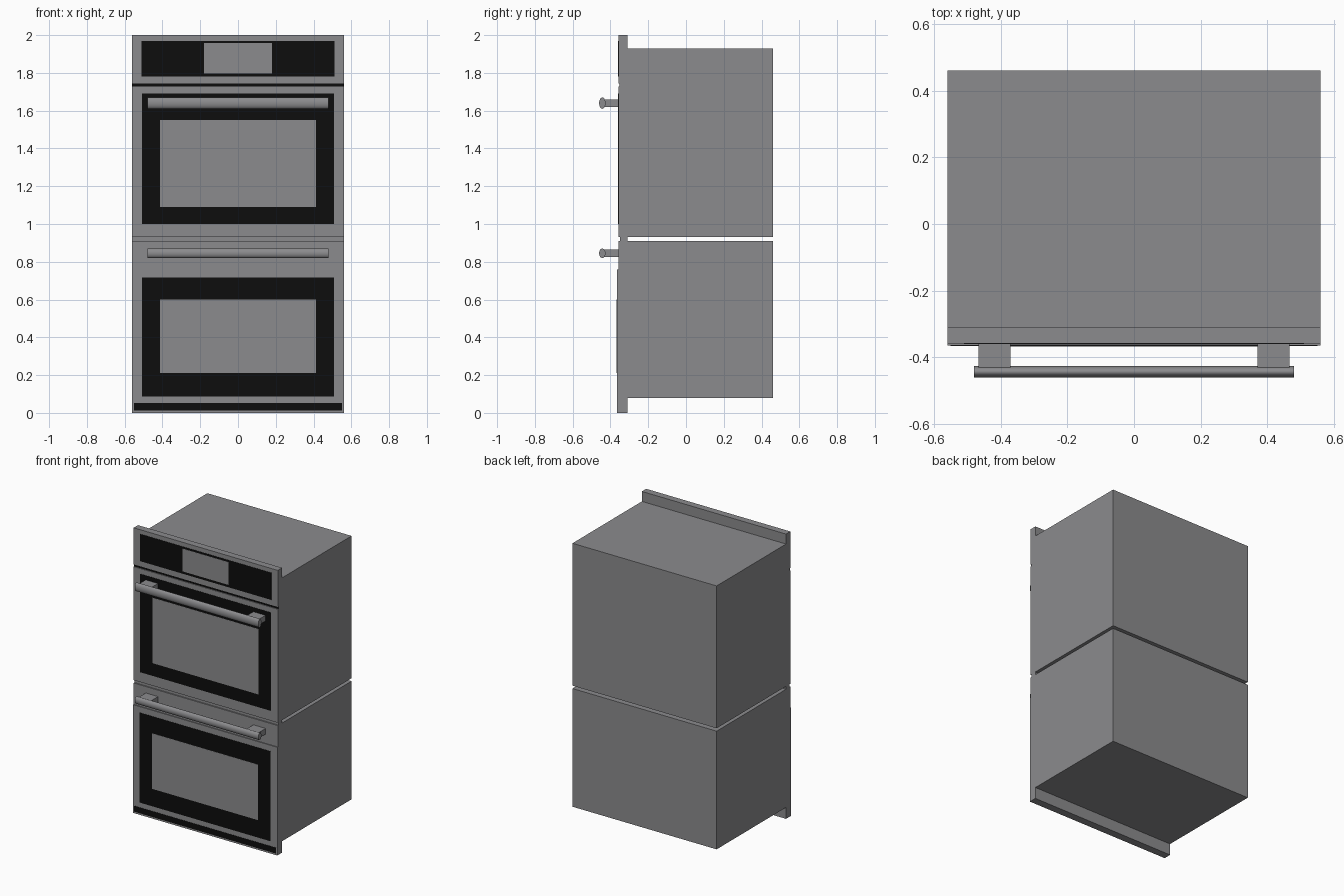
import bpy, bmesh, math
from mathutils import Matrix

if "Cube" in bpy.data.objects:
    bpy.data.objects.remove(bpy.data.objects["Cube"])


def material(name, rgb):
    m = bpy.data.materials.new(name)
    m.diffuse_color = (*rgb, 1)
    m.use_nodes = True
    m.node_tree.nodes["Principled BSDF"].inputs["Base Color"].default_value = m.diffuse_color
    return m


STEEL = material("steel grey", (0.26, 0.26, 0.27))
BLACK = material("black glass", (0.004, 0.004, 0.004))
W = 0.56  # half width of the appliance


def finish(bm, name, mat):
    bmesh.ops.recalc_face_normals(bm, faces=bm.faces)
    me = bpy.data.meshes.new(name)
    bm.to_mesh(me)
    bm.free()
    me.materials.append(mat)
    ob = bpy.data.objects.new(name, me)
    bpy.context.collection.objects.link(ob)
    return ob


def box(name, x, y, z, mat):
    bm = bmesh.new()
    bmesh.ops.create_cube(bm, size=1)
    for v in bm.verts:
        for i, (lo, hi) in enumerate((x, y, z)):
            v.co[i] = hi if v.co[i] > 0 else lo
    return finish(bm, name, mat)


def extrude_x(name, profile, mat):
    bm = bmesh.new()
    f = bm.faces.new([bm.verts.new((-W, y, z)) for y, z in profile])
    r = bmesh.ops.extrude_face_region(bm, geom=[f])
    for v in r["geom"]:
        if isinstance(v, bmesh.types.BMVert):
            v.co.x = W
    return finish(bm, name, mat)


def plate(name, half, y_back, z, mat, t=0.002):
    return box(name, (-half, half), (y_back - t, y_back), z, mat)


# Cabinet bodies behind the fascia
box("upper_body", (-W, W), (-0.31, 0.46), (0.93, 1.93), STEEL)
box("lower_body", (-W, W), (-0.31, 0.46), (0.08, 0.91), STEEL)

# Fascia: one side profile with the door grooves and the lower step
extrude_x("front_fascia", [
    (-0.31, 0), (-0.364, 0), (-0.364, 0.76), (-0.358, 0.76),
    (-0.358, 0.91), (-0.35, 0.91), (-0.35, 0.93), (-0.358, 0.93),
    (-0.358, 1.727), (-0.35, 1.727), (-0.35, 1.743), (-0.358, 1.743),
    (-0.358, 2), (-0.31, 2)], STEEL)

# Dark groove and bottom vent
plate("panel_groove", W, -0.35, (1.727, 1.743), BLACK)
plate("bottom_vent", 0.55, -0.364, (0.012, 0.052), BLACK)

# Black glass with grey panes: control panel, upper door, lower door
for part, y, z, half, pane_z, pane_half in (
        ("control_panel", -0.358, (1.78, 1.97), 0.51, (1.797, 1.957), 0.18),
        ("upper_door", -0.358, (1.0, 1.69), 0.508, (1.09, 1.55), 0.412),
        ("lower_door", -0.364, (0.087, 0.718), 0.508, (0.21, 0.60), 0.412)):
    plate(part + "_glass", half, y, z, BLACK)
    plate(part + "_pane", pane_half, y - 0.002, pane_z, STEEL, 0.001)

# Handles: oval bar on two posts
for part, z, h in (("upper", 1.64, 0.03), ("lower", 0.845, 0.025)):
    bm = bmesh.new()
    bmesh.ops.create_cone(bm, cap_ends=True, segments=32,
                          radius1=1, radius2=1, depth=0.96)
    bm.transform(Matrix.Translation((0, -0.443, z))
                 @ Matrix.Diagonal((1, 0.017, h, 1))
                 @ Matrix.Rotation(math.pi / 2, 4, 'Y'))
    ob = finish(bm, part + "_handle_bar", STEEL)
    bpy.ops.object.select_all(action='DESELECT')
    ob.select_set(True)
    bpy.context.view_layer.objects.active = ob
    bpy.ops.object.shade_smooth_by_angle(angle=math.radians(40))
    for side, x in (("left", -0.418), ("right", 0.418)):
        box(f"{part}_handle_post_{side}", (x - 0.048, x + 0.048),
            (-0.435, -0.357), (z - 0.02, z + 0.02), STEEL)
